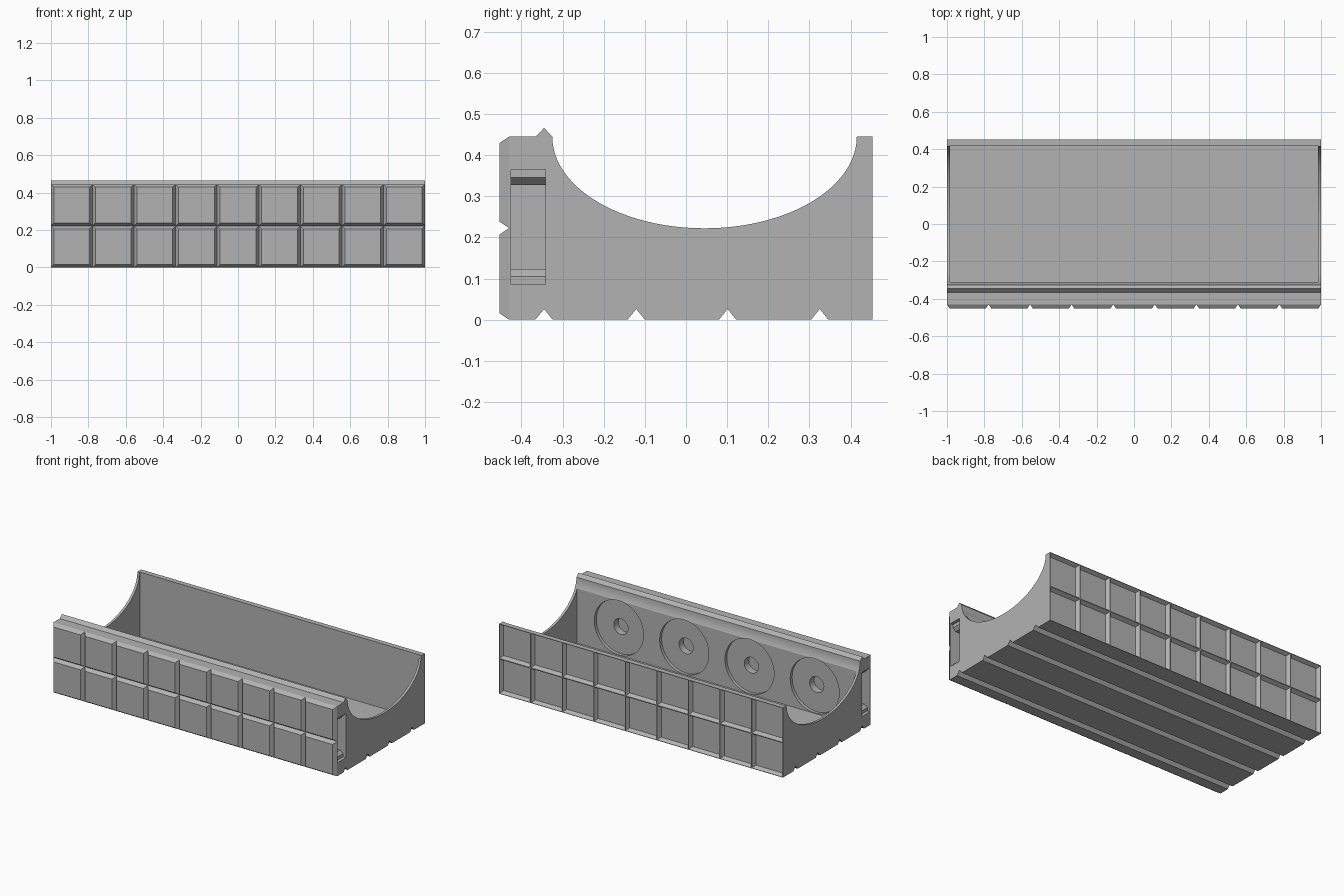
import bpy, bmesh, math
from mathutils import Matrix, Vector

old = bpy.data.objects.get("Cube")
if old:
    bpy.data.objects.remove(old, do_unlink=True)

grey = bpy.data.materials.new("plain grey")
grey.use_nodes = True
COLOR = (0.45, 0.45, 0.45, 1)
grey.diffuse_color = COLOR
grey.node_tree.nodes["Principled BSDF"].inputs["Base Color"].default_value = COLOR

FRONT, BACK, TOP = -0.43, 0.453, 0.445
COLUMNS = 9


def prism(bm, points, offset):
    """Extrude a flat outline into a closed solid."""
    face = bm.faces.new([bm.verts.new(p) for p in points])
    ext = bmesh.ops.extrude_face_region(bm, geom=[face])
    verts = [v for v in ext["geom"] if isinstance(v, bmesh.types.BMVert)]
    bmesh.ops.translate(bm, verts=verts, vec=offset)
    bmesh.ops.recalc_face_normals(bm, faces=bm.faces)


def finish(bm, name):
    mesh = bpy.data.meshes.new(name)
    bm.to_mesh(mesh)
    bm.free()
    mesh.materials.append(grey)
    obj = bpy.data.objects.new(name, mesh)
    bpy.context.collection.objects.link(obj)
    return obj


def carve(target, bm, name):
    """Subtract the solid in bm from target."""
    cutter = finish(bm, name)
    cutter.hide_render = True
    mod = target.modifiers.new(name, 'BOOLEAN')
    mod.operation, mod.solver, mod.object = 'DIFFERENCE', 'EXACT', cutter
    bpy.context.view_layer.objects.active = target
    bpy.ops.object.modifier_apply(modifier=mod.name)
    bpy.data.objects.remove(cutter, do_unlink=True)


def panels(bm, y):
    """Divide the flat wall at this y into a grid of squares."""
    def wall():
        return [f for f in bm.faces if all(abs(v.co.y - y) < 1e-4 for v in f.verts)]
    cuts = [((-1 + 2 * i / COLUMNS, 0, 0), (1, 0, 0)) for i in range(1, COLUMNS)]
    cuts.append(((0, 0, TOP / 2), (0, 0, 1)))
    for co, normal in cuts:
        faces = wall()
        edges = {e for f in faces for e in f.edges}
        verts = {v for f in faces for v in f.verts}
        bmesh.ops.bisect_plane(bm, geom=faces + list(edges) + list(verts),
                               plane_co=co, plane_no=normal)
    return wall()


# Outline: grooved base, back rim, elliptical dip and locating ridge
outline = [(FRONT, 0)]
for y in (-0.345, -0.121, 0.101, 0.325):
    outline += [(y - 0.021, 0), (y, 0.026), (y + 0.021, 0)]
outline += [(BACK, 0), (BACK, TOP)]
for i in range(49):
    a = math.pi * i / 48
    outline.append((0.045 + 0.37 * math.cos(a), TOP - 0.223 * math.sin(a)))
outline += [(-0.345, 0.466), (-0.365, TOP), (FRONT, TOP)]

bm = bmesh.new()
prism(bm, [(-1, y, z) for y, z in outline], (2, 0, 0))

# Raised bevelled tiles in front, matching sunken pockets behind
bmesh.ops.inset_individual(bm, faces=panels(bm, FRONT), thickness=0.022, depth=0.023)
pockets = panels(bm, BACK)
bmesh.ops.inset_individual(bm, faces=pockets, thickness=0.004)
bmesh.ops.inset_individual(bm, faces=pockets, thickness=0.018, depth=-0.023)
tray = finish(bm, "tray_block")

# Open cavity
bm = bmesh.new()
centre = Vector((0, 0.055, 0.335))
bmesh.ops.create_cube(bm, size=1, matrix=Matrix.Translation(centre)
                      @ Matrix.Diagonal((1.97, 0.73, 0.6, 1)))
carve(tray, bm, "cavity_cutter")

# Round recesses with a smaller central hole, on the inside of the front wall
for radius, depth_y in ((0.173, -0.33), (0.05, -0.375)):
    bm = bmesh.new()
    length = -0.2 - depth_y
    for x in (-0.69, -0.23, 0.23, 0.69):
        place = Matrix.Translation((x, depth_y + length / 2, 0.211))
        bmesh.ops.create_cone(bm, cap_ends=True, segments=48, radius1=radius,
                              radius2=radius, depth=length,
                              matrix=place @ Matrix.Rotation(math.pi / 2, 4, 'X'))
    carve(tray, bm, "recess_cutter")

# Stepped slot in each end of the front wall
half = [(1.05, 0.14), (0.98, 0.14), (0.98, 0.12), (0.96, 0.102), (0.9, 0.102)]
slot = half + [(x, -z) for x, z in reversed(half)]
for side in (-1, 1):
    bm = bmesh.new()
    prism(bm, [(side * x, -0.425, 0.225 + z) for x, z in slot], (0, 0.083, 0))
    carve(tray, bm, "slot_cutter")

# Smooth the curves, keep the edges crisp
bpy.ops.object.select_all(action='DESELECT')
tray.select_set(True)
bpy.context.view_layer.objects.active = tray
bpy.ops.object.shade_smooth_by_angle(angle=math.radians(20))
